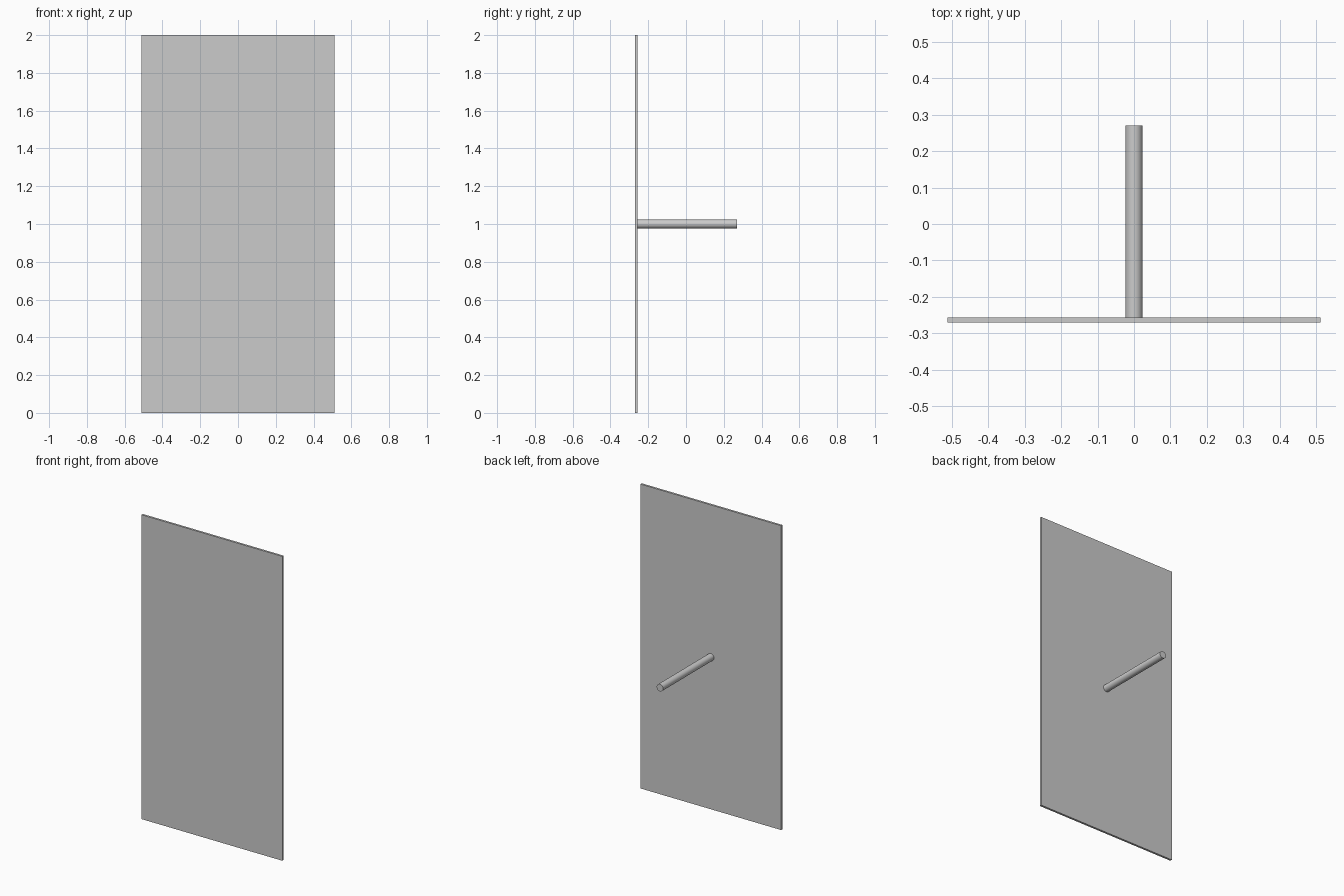
import bpy
import math

if "Cube" in bpy.data.objects:
    bpy.data.objects.remove(bpy.data.objects["Cube"])

DEPTH = 0.271       # half of the overall depth
THICK = 0.014       # panel thickness
ROD_R = 0.0235

# Upright flat panel
bpy.ops.mesh.primitive_cube_add(size=1, location=(0, -DEPTH + THICK / 2, 1))
panel = bpy.context.object
panel.name = "panel"
panel.scale = (1.024, THICK, 2)
bpy.ops.object.transform_apply(location=False, rotation=False, scale=True)

# Round rod standing out from the middle of the panel's back
start = -DEPTH + THICK
bpy.ops.mesh.primitive_cylinder_add(
    vertices=48, radius=ROD_R, depth=DEPTH - start,
    location=(0, (DEPTH + start) / 2, 1), rotation=(math.pi / 2, 0, 0))
rod = bpy.context.object
rod.name = "rod"
bpy.ops.object.shade_smooth_by_angle(angle=math.radians(30))
